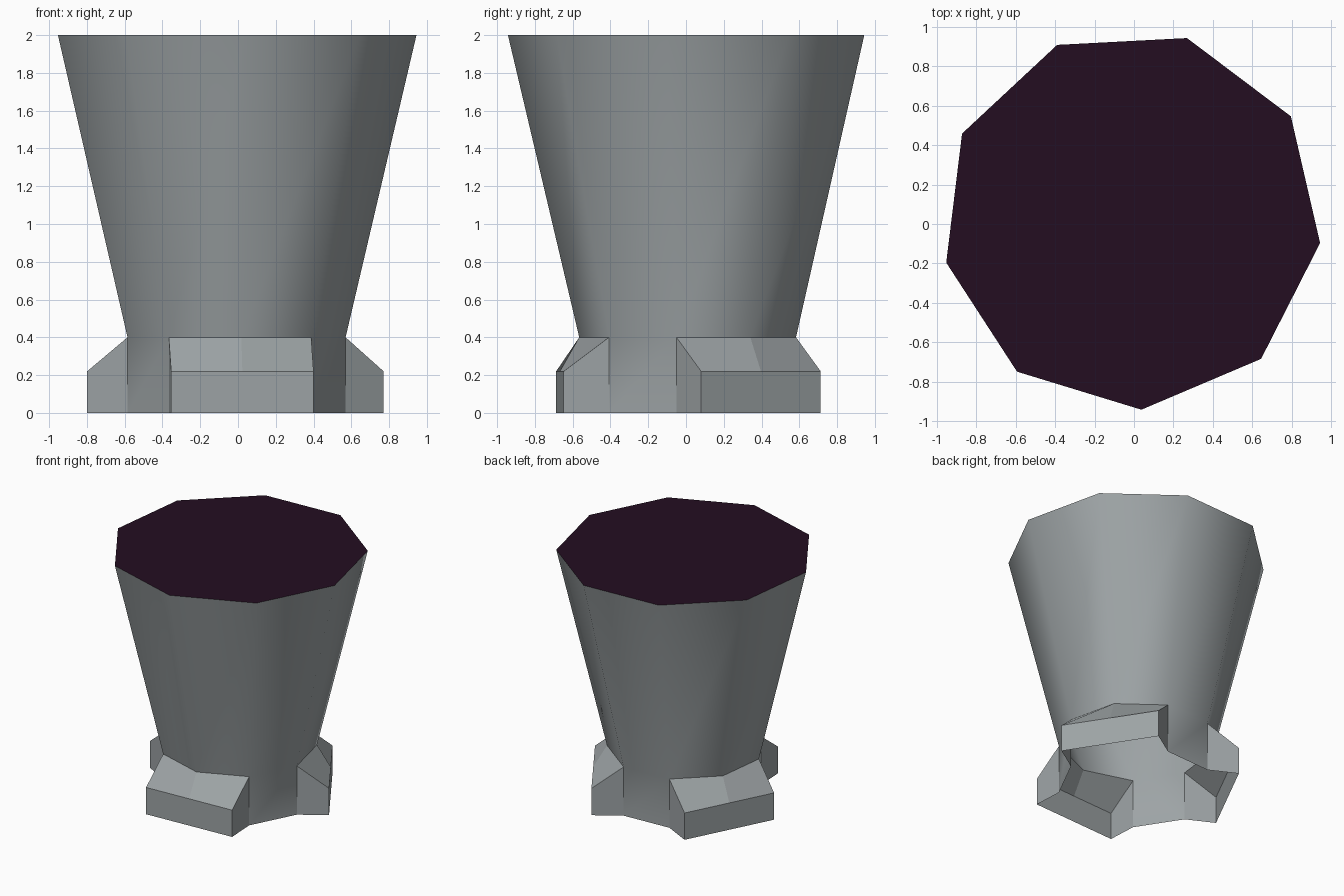
import bpy, bmesh, math
from mathutils import Vector

if "Cube" in bpy.data.objects:
    bpy.data.objects.remove(bpy.data.objects["Cube"])

CENTRE = Vector((-0.013, 0.021, 0.0))
SIDES, PHASE = 9, 73
R_TOP, R_BASE = 0.965, 0.587
Z_TOP, Z_BASE, Z_TOE = 2.0, 0.4, 0.22
REACH = 0.24


def material(name, rgb):
    m = bpy.data.materials.new(name)
    m.diffuse_color = (*rgb, 1)
    m.use_nodes = True
    m.node_tree.nodes["Principled BSDF"].inputs["Base Color"].default_value = m.diffuse_color
    return m


def ring(bm, radius, z):
    verts = []
    for i in range(SIDES):
        a = math.radians(PHASE - 40 * 2 + 40 * i)
        verts.append(bm.verts.new(CENTRE + Vector((radius * math.cos(a), radius * math.sin(a), z))))
    return verts


grey = material("stone grey", (0.34, 0.37, 0.38))
dark = material("dark purple", (0.017, 0.004, 0.015))

bm = bmesh.new()
top, base, floor = ring(bm, R_TOP, Z_TOP), ring(bm, R_BASE, Z_BASE), ring(bm, R_BASE, 0)

# Tapered body with smooth sides
for i in range(SIDES):
    j = (i + 1) % SIDES
    bm.faces.new((base[i], base[j], top[j], top[i])).smooth = True

# Dark flat top
bm.faces.new(top).material_index = 1

# Three hollow feet, each two sides wide, with one plain side between them
for k in range(0, SIDES, 3):
    a, b, c, d = k, k + 1, k + 2, (k + 3) % SIDES
    ang = math.radians(PHASE - 80 + 40 * b)
    push = Vector((math.cos(ang), math.sin(ang), 0)) * REACH
    p, q = floor[a].co + push, floor[c].co + push
    ends = (p, (p + q) / 2, q)
    low = [bm.verts.new(v) for v in ends]
    high = [bm.verts.new(v + Vector((0, 0, Z_TOE))) for v in ends]
    inner = (base[a], base[b], base[c])
    for n in range(2):
        bm.faces.new((low[n], low[n + 1], high[n + 1], high[n]))
        bm.faces.new((high[n], high[n + 1], inner[n + 1], inner[n]))
    bm.faces.new((floor[a], low[0], high[0], base[a]))
    bm.faces.new((low[2], floor[c], base[c], high[2]))
    bm.faces.new((floor[c], floor[d], base[d], base[c])).smooth = True

bmesh.ops.delete(bm, geom=[v for v in bm.verts if not v.link_faces], context='VERTS')

# Keep the feet and the top rim crisp
for e in bm.edges:
    if len(e.link_faces) == 2 and not all(f.smooth for f in e.link_faces):
        e.smooth = False

mesh = bpy.data.meshes.new("footed_pedestal")
bm.to_mesh(mesh)
bm.free()
mesh.materials.append(grey)
mesh.materials.append(dark)
obj = bpy.data.objects.new("footed_pedestal", mesh)
bpy.context.collection.objects.link(obj)
